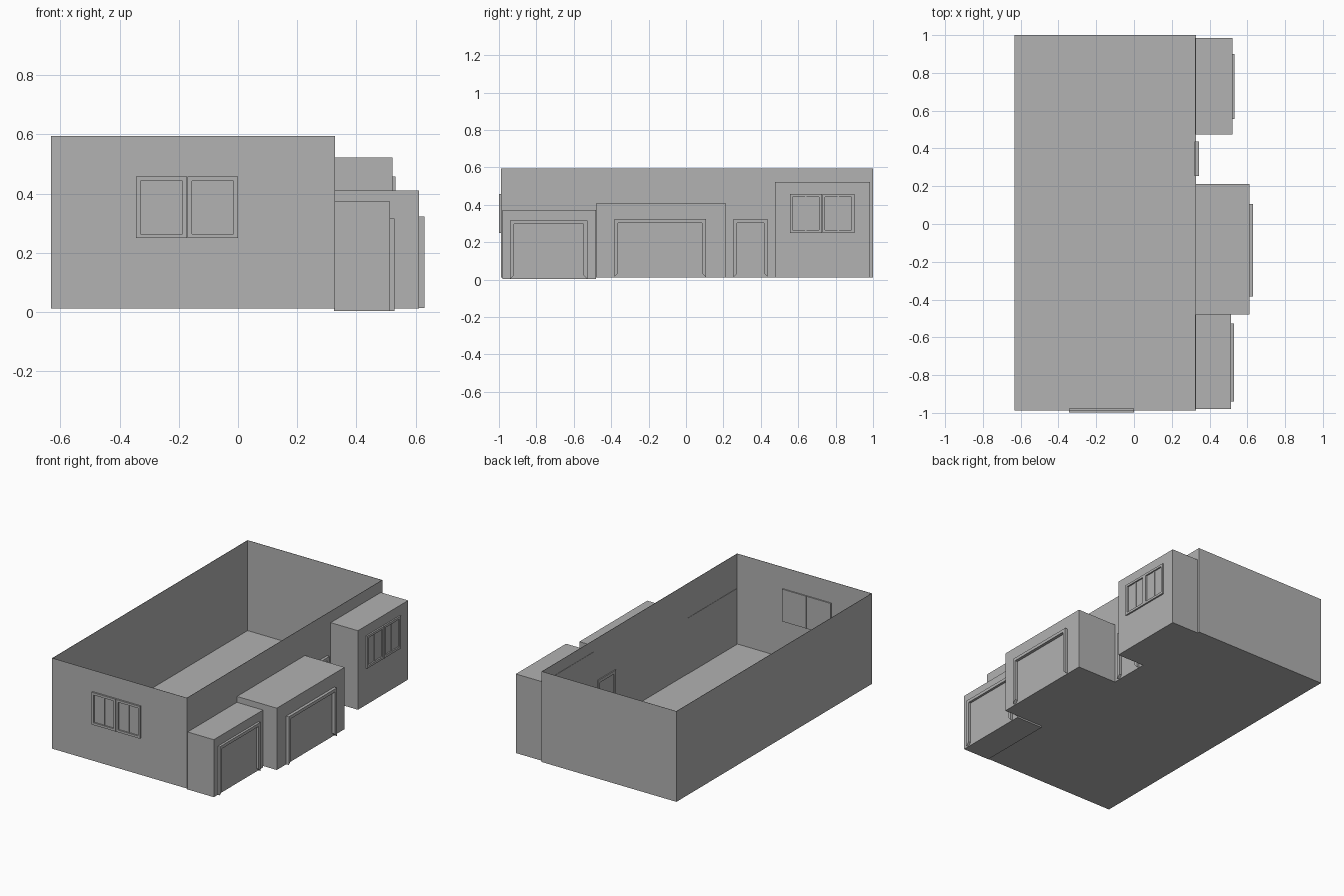
import bpy
import bmesh
from mathutils import Matrix

cube = bpy.data.objects.get("Cube")
if cube:
    bpy.data.objects.remove(cube, do_unlink=True)

GREY = (0.445, 0.445, 0.445, 1)
grey = bpy.data.materials.new("plain grey")
grey.use_nodes = True
grey.diffuse_color = GREY
grey.node_tree.nodes["Principled BSDF"].inputs["Base Color"].default_value = GREY


def finish(name, bm):
    bmesh.ops.recalc_face_normals(bm, faces=bm.faces)
    mesh = bpy.data.meshes.new(name)
    bm.to_mesh(mesh)
    bm.free()
    mesh.materials.append(grey)
    obj = bpy.data.objects.new(name, mesh)
    bpy.context.collection.objects.link(obj)
    return obj


def add_box(bm, x, y, z):
    size = Matrix.Diagonal((x[1] - x[0], y[1] - y[0], z[1] - z[0], 1))
    centre = Matrix.Translation((sum(x) / 2, sum(y) / 2, sum(z) / 2))
    bmesh.ops.create_cube(bm, size=1, matrix=centre @ size)


def box(name, x, y, z):
    bm = bmesh.new()
    add_box(bm, x, y, z)
    return finish(name, bm)


def door_frame(name, x, y, z, w):
    """Three-sided frame facing +x, its legs mitred at the bottom."""
    (a, b), (lo, hi) = y, z
    outline = [(a, lo), (a, hi), (b, hi), (b, lo),
               (b - w, lo + w), (b - w, hi - w), (a + w, hi - w), (a + w, lo + w)]
    bm = bmesh.new()
    face = bm.faces.new([bm.verts.new((x[0], p, q)) for p, q in outline])
    side = bmesh.ops.extrude_face_region(bm, geom=[face])["geom"]
    verts = [v for v in side if isinstance(v, bmesh.types.BMVert)]
    bmesh.ops.translate(bm, verts=verts, vec=(x[1] - x[0], 0, 0))
    return finish(name, bm)


def window(name, width, height, place):
    """Two framed sashes side by side, facing -y, each with a centre bar."""
    w, back, front, bar = 0.015, 0.01, -0.011, 0.004
    bm = bmesh.new()
    for left in (-width / 2, 0.001):
        right = left + width / 2 - 0.001
        mid = (left + right) / 2
        depth = (front, back)
        add_box(bm, (left, left + w), depth, (0, height))
        add_box(bm, (right - w, right), depth, (0, height))
        for low in (0, height - w):
            add_box(bm, (left + w, right - w), depth, (low, low + w))
        add_box(bm, (mid - bar, mid + bar), (front / 2, back), (w, height - w))
        # glass backing
        add_box(bm, (left + w, right - w), (-0.002, back), (w, height - w))
    bm.transform(place)
    return finish(name, bm)


# Main hall: open-topped shell with thin walls
bm = bmesh.new()
add_box(bm, (-0.632, 0.328), (-0.988, 1.0), (0.012, 0.595))
bmesh.ops.delete(bm, geom=[f for f in bm.faces if f.calc_center_median().z > 0.59],
                 context='FACES_ONLY')
hall = finish("hall_shell", bm)
thin = hall.modifiers.new("wall_thickness", 'SOLIDIFY')
thin.thickness = 0.003
thin.offset = -1

# Side bays
box("front_bay", (0.324, 0.514), (-0.98, -0.48), (0.003, 0.373))
box("middle_bay", (0.326, 0.611), (-0.478, 0.212), (0.012, 0.41))
box("rear_bay", (0.324, 0.522), (0.475, 0.985), (0.012, 0.521))

# Doorways
door_frame("front_bay_door_frame", (0.505, 0.529), (-0.94, -0.527), (0.003, 0.316), 0.02)
door_frame("middle_bay_door_frame", (0.6, 0.63), (-0.383, 0.106), (0.013, 0.323), 0.02)
door_frame("small_door_frame", (0.32, 0.345), (0.254, 0.437), (0.013, 0.323), 0.02)

# Windows
window("front_window", 0.345, 0.208, Matrix.Translation((-0.172, -0.988, 0.249)))
window("rear_bay_window", 0.345, 0.208,
       Matrix.Translation((0.521, 0.728, 0.249)) @ Matrix.Rotation(1.5707963, 4, 'Z'))
